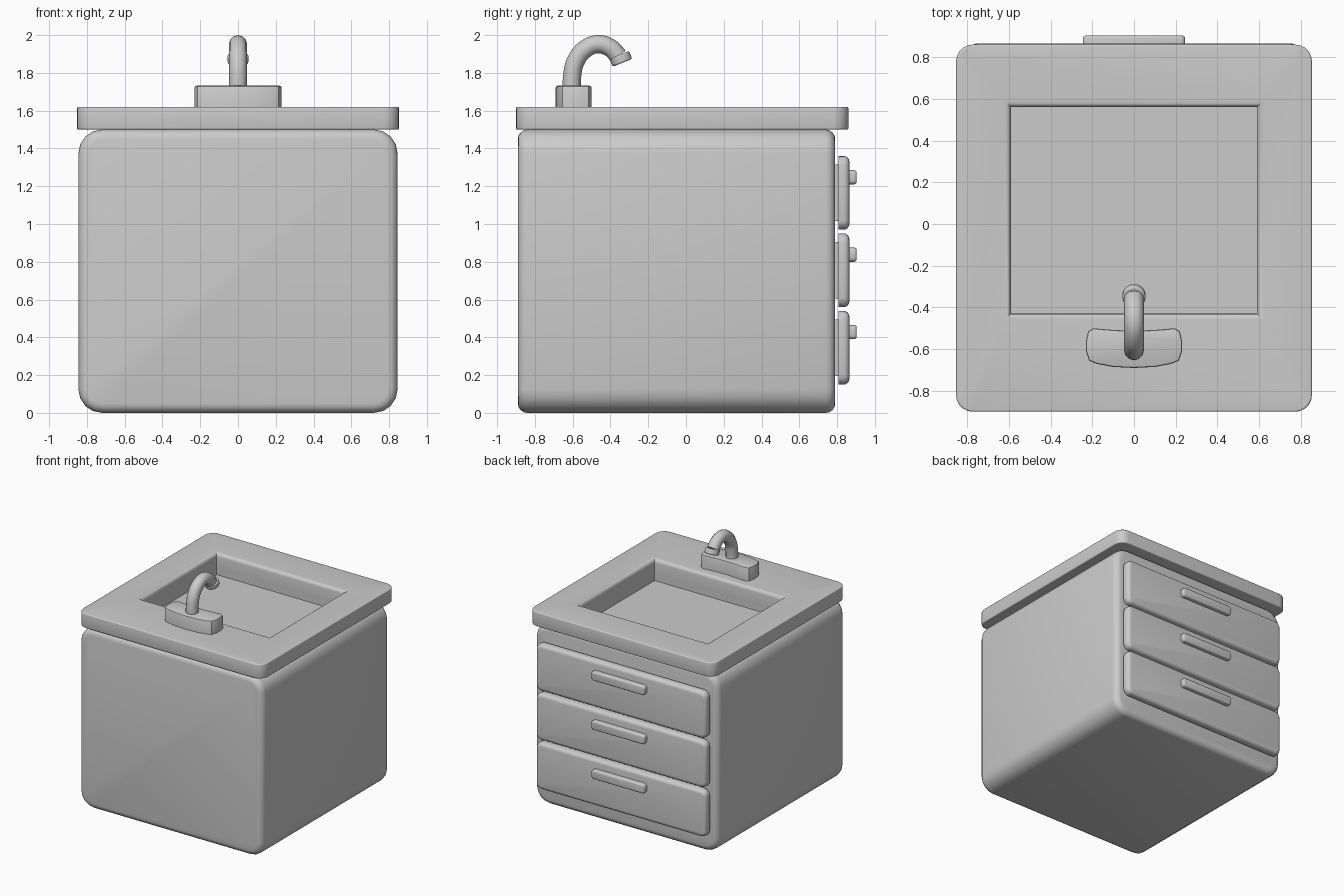
import bpy, bmesh, math
from mathutils import Vector

if "Cube" in bpy.data.objects:
    bpy.data.objects.remove(bpy.data.objects["Cube"])


def finish(bm, name, angle=35):
    bmesh.ops.recalc_face_normals(bm, faces=bm.faces)
    me = bpy.data.meshes.new(name)
    bm.to_mesh(me)
    bm.free()
    ob = bpy.data.objects.new(name, me)
    bpy.context.collection.objects.link(ob)
    smooth(ob, angle)
    return ob


def smooth(ob, angle=35):
    bpy.ops.object.select_all(action='DESELECT')
    ob.select_set(True)
    bpy.context.view_layer.objects.active = ob
    bpy.ops.object.shade_smooth_by_angle(angle=math.radians(angle))


def box_bm(lo, hi):
    bm = bmesh.new()
    bmesh.ops.create_cube(bm, size=1)
    for v in bm.verts:
        v.co = Vector([(hi[i] if v.co[i] > 0 else lo[i]) for i in range(3)])
    return bm


def bevel(bm, width, segments, pick):
    edges = [e for e in bm.edges if pick(e.verts[0].co, e.verts[1].co)]
    bmesh.ops.bevel(bm, geom=edges, offset=width, offset_type='OFFSET',
                    segments=segments, profile=0.5, affect='EDGES', clamp_overlap=True)


def along(axis):
    # edges running parallel to an axis
    return lambda a, b: all(abs(a[i] - b[i]) < 1e-4 for i in range(3) if i != axis)


def on(axis, *values):
    # edges lying in one of the given planes
    return lambda a, b: any(abs(a[axis] - v) < 1e-4 and abs(b[axis] - v) < 1e-4 for v in values)


SX, SY0, SY1 = 0.59, -0.43, 0.56     # basin opening
FLOOR = 1.44


def basin_corner(co, z):
    return Vector((math.copysign(SX, co.x), SY1 if co.y > 0 else SY0, z))


# cabinet body with the basin pocket sunk into its top
bm = box_bm((-0.845, -0.89, 0), (0.845, 0.79, 1.5))
bevel(bm, 0.125, 4, along(1))
bevel(bm, 0.05, 4, on(1, -0.89, 0.79))
bm.normal_update()
top = max((f for f in bm.faces if f.normal.z > 0.99), key=lambda f: f.calc_area())
bmesh.ops.inset_region(bm, faces=[top], thickness=0.1)
for v in top.verts:
    v.co = basin_corner(v.co, 1.5)
new = bmesh.ops.extrude_discrete_faces(bm, faces=[top])['faces'][0]
for v in new.verts:
    v.co.z = FLOOR
finish(bm, "cabinet_body")

# countertop frame
bm = bmesh.new()
X, Y0, Y1, Z0, Z1 = 0.853, -0.9, 0.86, 1.5, 1.62
signs = [(-1, -1), (1, -1), (1, 1), (-1, 1)]
ring = {}
for z in (Z0, Z1):
    ring['o', z] = [bm.verts.new((X * sx, Y1 if sy > 0 else Y0, z)) for sx, sy in signs]
    ring['i', z] = [bm.verts.new(basin_corner(Vector((sx, sy, 0)), z)) for sx, sy in signs]
for a, b in ((('o', Z0), ('o', Z1)), (('o', Z1), ('i', Z1)),
             (('i', Z1), ('i', Z0)), (('i', Z0), ('o', Z0))):
    for k in range(4):
        n = (k + 1) % 4
        bm.faces.new((ring[a][k], ring[a][n], ring[b][n], ring[b][k]))
bmesh.ops.recalc_face_normals(bm, faces=bm.faces)
bevel(bm, 0.08, 5, lambda a, b: along(2)(a, b) and abs(a.x) > 0.8)


def rim(a, b):
    outer = lambda c: abs(c.x) > 0.77 - 1e-3 and (abs(c.x) > X - 0.081 or c.y > Y1 - 0.081 or c.y < Y0 + 0.081)
    return on(2, Z0, Z1)(a, b) and outer(a) and outer(b)


bevel(bm, 0.035, 4, rim)
inner = lambda c: abs(c.x) < SX + 1e-3 and SY0 - 1e-3 < c.y < SY1 + 1e-3
bevel(bm, 0.03, 4, lambda a, b: on(2, Z1)(a, b) and inner(a) and inner(b))
finish(bm, "countertop")

# three drawers, each a spacer, a rounded front and a bar handle
for i in range(3):
    z = 0.345 + 0.41 * i
    finish(box_bm((-0.72, 0.77, z - 0.15), (0.72, 0.82, z + 0.15)), f"drawer_spacer_{i + 1}")

    bm = box_bm((-0.785, 0.808, z - 0.195), (0.785, 0.865, z + 0.195))
    bevel(bm, 0.05, 4, along(1))
    bevel(bm, 0.03, 4, on(1, 0.865))
    finish(bm, f"drawer_front_{i + 1}")

    bm = box_bm((-0.245, 0.85, z + 0.045), (0.245, 0.903, z + 0.12))
    bevel(bm, 0.02, 3, along(1))
    bevel(bm, 0.012, 3, on(1, 0.903))
    finish(bm, f"drawer_handle_{i + 1}")

# faucet base: bowed outline extruded upward
half = [(0, -0.69), (0.1, -0.685), (0.18, -0.67), (0.215, -0.655), (0.23, -0.61),
        (0.23, -0.56), (0.22, -0.515), (0.195, -0.5), (0.1, -0.508), (0, -0.512)]
outline = half + [(-x, y) for x, y in half[-2:0:-1]]
bm = bmesh.new()
f = bm.faces.new([bm.verts.new((x, y, 1.61)) for x, y in outline])
r = bmesh.ops.extrude_face_region(bm, geom=[f])
for v in r['geom']:
    if isinstance(v, bmesh.types.BMVert):
        v.co.z = 1.732
bmesh.ops.recalc_face_normals(bm, faces=bm.faces)
bevel(bm, 0.01, 2, on(2, 1.732))
finish(bm, "faucet_base")

# curved spout
path = [(-0.605, 1.70), (-0.603, 1.78), (-0.585, 1.86), (-0.535, 1.925),
        (-0.465, 1.952), (-0.40, 1.932), (-0.355, 1.885)]
cu = bpy.data.curves.new("faucet_spout", 'CURVE')
cu.dimensions = '3D'
cu.bevel_depth = 0.048
cu.bevel_resolution = 4
cu.use_fill_caps = True
sp = cu.splines.new('BEZIER')
sp.bezier_points.add(len(path) - 1)
for p, (y, z) in zip(sp.bezier_points, path):
    p.co = (0, y, z)
    p.handle_left_type = p.handle_right_type = 'AUTO'
sp.resolution_u = 5
spout = bpy.data.objects.new("faucet_spout", cu)
bpy.context.collection.objects.link(spout)
bpy.ops.object.select_all(action='DESELECT')
spout.select_set(True)
bpy.context.view_layer.objects.active = spout
bpy.ops.object.convert(target='MESH')
smooth(bpy.context.object, 40)

# spout nozzle
bpy.ops.mesh.primitive_cylinder_add(vertices=20, radius=0.056, depth=0.045,
                                    location=(0, -0.345, 1.874),
                                    rotation=(math.radians(22), 0, 0))
nozzle = bpy.context.object
nozzle.name = "spout_nozzle"
m = nozzle.modifiers.new("round", 'BEVEL')
m.width, m.segments = 0.008, 2
smooth(nozzle)
